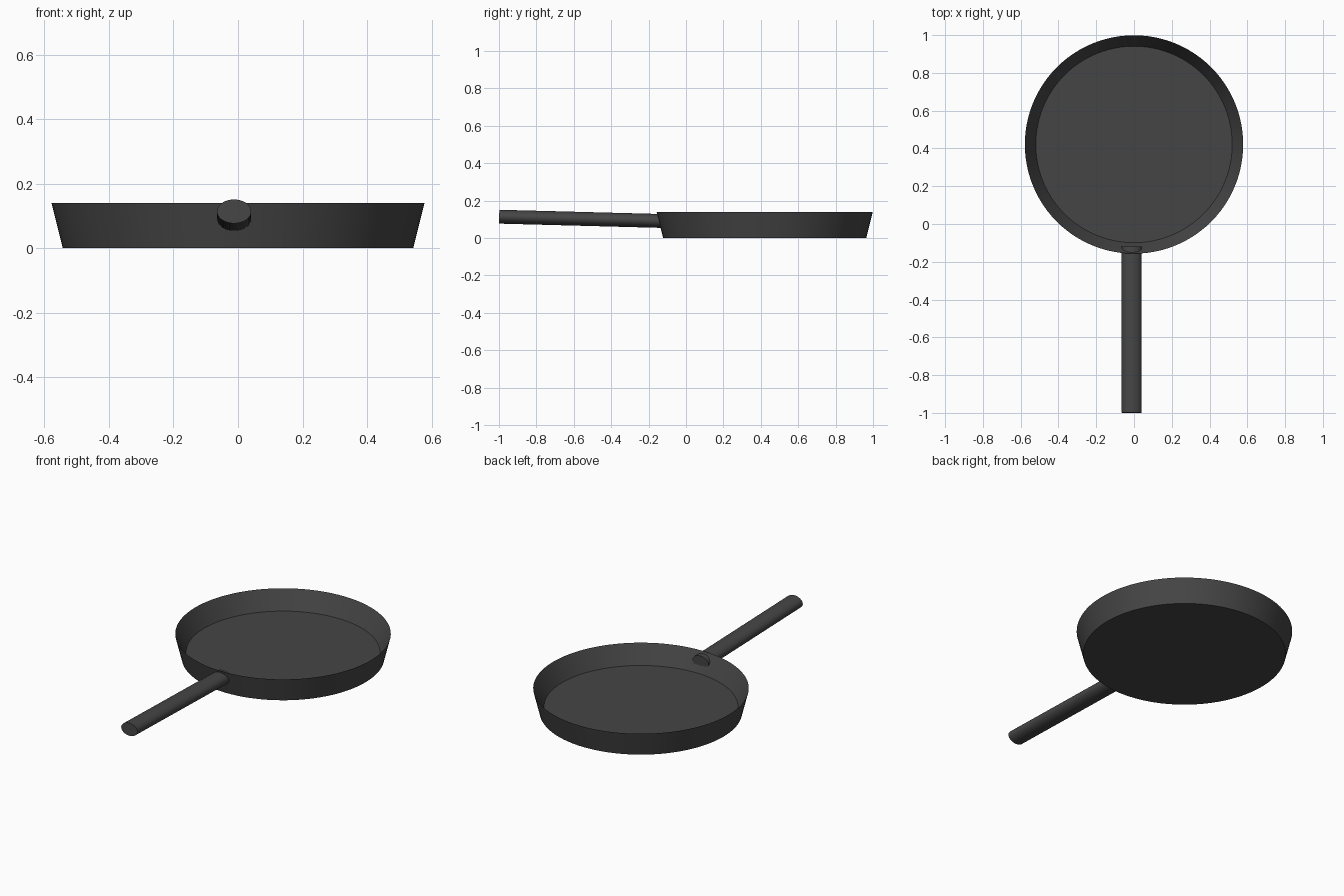
import bpy, bmesh, math
from mathutils import Matrix

if "Cube" in bpy.data.objects:
    bpy.data.objects.remove(bpy.data.objects["Cube"])

dark = bpy.data.materials.new("dark_iron")
dark.diffuse_color = (0.06, 0.06, 0.06, 1)
dark.use_nodes = True
dark.node_tree.nodes["Principled BSDF"].inputs["Base Color"].default_value = dark.diffuse_color


def finish(bm, name):
    """Turn a bmesh into a smooth shaded object with sharp edges kept."""
    bmesh.ops.recalc_face_normals(bm, faces=bm.faces)
    mesh = bpy.data.meshes.new(name)
    bm.to_mesh(mesh)
    bm.free()
    mesh.materials.append(dark)
    obj = bpy.data.objects.new(name, mesh)
    bpy.context.collection.objects.link(obj)
    bpy.ops.object.select_all(action='DESELECT')
    obj.select_set(True)
    bpy.context.view_layer.objects.active = obj
    bpy.ops.object.shade_smooth_by_angle(angle=math.radians(30))
    return obj


# Pan body: flared wall tapering to a thin rim, with a flat floor inside
SIDES = 96
PROFILE = [(0.543, 0.0), (0.578, 0.14), (0.52, 0.032)]  # radius, height
bm = bmesh.new()
rings = [[bm.verts.new((r * math.cos(2 * math.pi * i / SIDES),
                        0.421 + r * math.sin(2 * math.pi * i / SIDES), z))
          for i in range(SIDES)] for r, z in PROFILE]
for a, b in zip(rings, rings[1:]):
    for i in range(SIDES):
        j = (i + 1) % SIDES
        bm.faces.new((a[i], a[j], b[j], b[i]))
bm.faces.new(rings[0])    # underside
bm.faces.new(rings[-1])   # cooking floor
finish(bm, "pan_body")

# Handle: oval bar rising slightly to the front, its end poking through the wall
Y0, Y1, Z0, Z1 = -0.999, -0.119, 0.114, 0.091
tilt = math.atan2(Z1 - Z0, Y1 - Y0)
bm = bmesh.new()
bmesh.ops.create_cone(
    bm, cap_ends=True, segments=48, radius1=1, radius2=1,
    depth=math.hypot(Y1 - Y0, Z1 - Z0),
    matrix=Matrix.Translation((-0.012, (Y0 + Y1) / 2, (Z0 + Z1) / 2))
    @ Matrix.Rotation(tilt, 4, 'X')
    @ Matrix.Diagonal((0.053, 1, 0.037, 1))
    @ Matrix.Rotation(math.pi / 2, 4, 'X'))
finish(bm, "handle")
